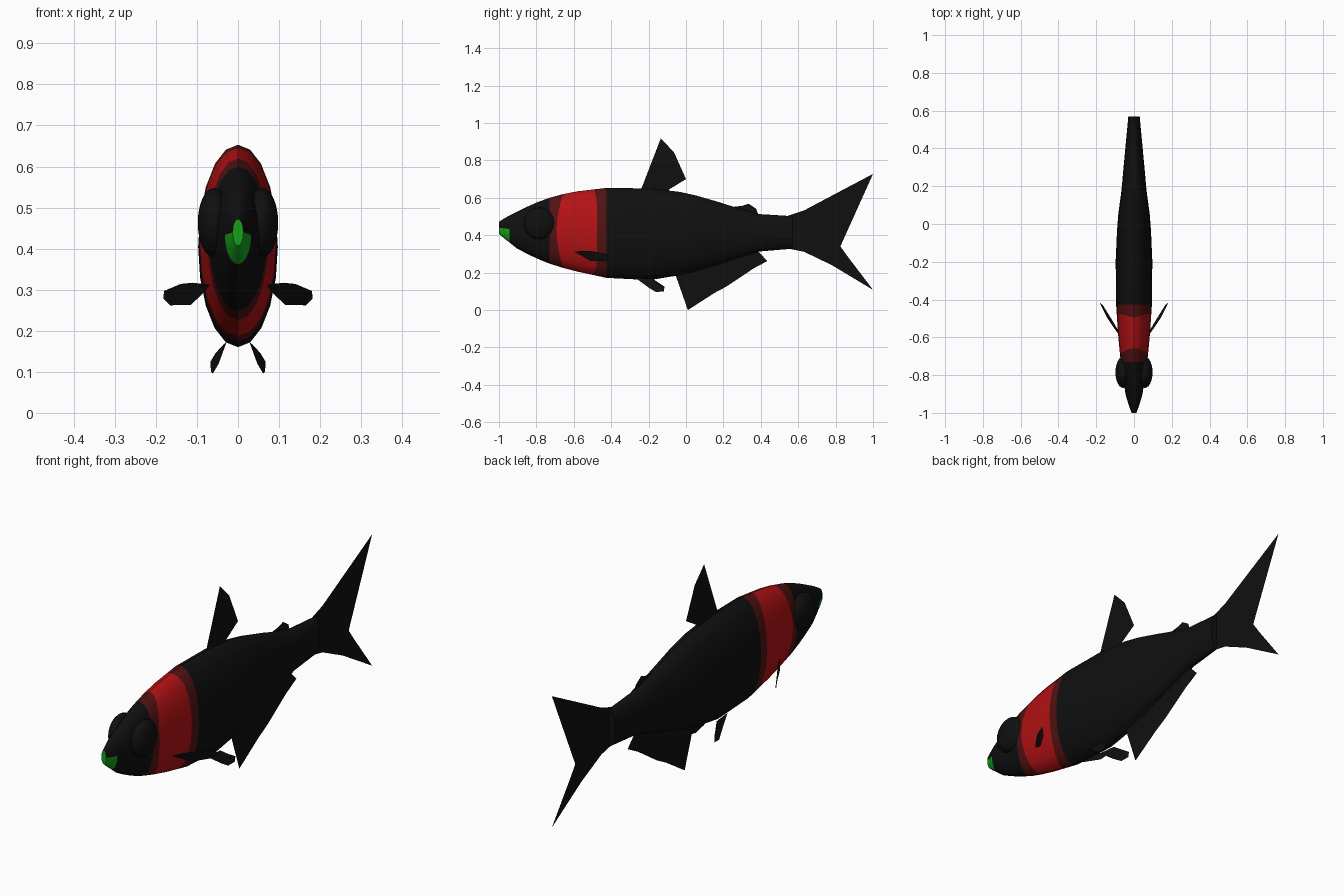
import bpy, bmesh, math

if "Cube" in bpy.data.objects:
    bpy.data.objects.remove(bpy.data.objects["Cube"])

def material(name, rgb):
    m = bpy.data.materials.new(name)
    m.diffuse_color = (*rgb, 1)
    m.use_nodes = True
    m.node_tree.nodes["Principled BSDF"].inputs["Base Color"].default_value = m.diffuse_color
    return m

BLACK = material("black", (0.005, 0.005, 0.005))
RED = material("red", (0.46, 0.006, 0.007))
DARK_RED = material("dark red", (0.085, 0.006, 0.006))
GREEN = material("green", (0.008, 0.36, 0.010))

# Side outline and half width: (y, top, bottom, half width)
PROFILE = [(-1.0, .472, .407, .013), (-.975, .488, .385, .022), (-.945, .505, .362, .032),
           (-.905, .525, .330, .044), (-.82, .567, .285, .058), (-.73, .600, .248, .070),
           (-.62, .630, .214, .082), (-.425, .653, .172, .095), (-.195, .650, .160, .097),
           (-.035, .632, .186, .090), (.055, .612, .209, .083), (.18, .576, .245, .066),
           (.26, .550, .273, .059), (.39, .513, .313, .047), (.57, .502, .328, .030)]

def section(y):
    y = max(PROFILE[0][0], min(PROFILE[-1][0], y))
    for a, b in zip(PROFILE, PROFILE[1:]):
        if y <= b[0]:
            t = (y - a[0]) / (b[0] - a[0])
            return [a[i] + t * (b[i] - a[i]) for i in (1, 2, 3)]
    return PROFILE[-1][1:]

# Rings along the body: (y, bow, power); the bowed rings bound the red band
RINGS = [(-1.0, 0, 2), (-.975, 0, 2), (-.945, 0, 2), (-.905, 0, 2), (-.86, 0, 2), (-.80, 0, 2),
         (-.73, 0, 2), (-.692, .035, 2), (-.58, 0, 2), (-.475, -.02, 6), (-.425, 0, 2),
         (-.30, 0, 2), (-.195, 0, 2), (-.11, 0, 2), (-.035, 0, 2), (.055, 0, 2), (.18, 0, 2),
         (.26, 0, 2), (.39, 0, 2), (.48, 0, 2), (.57, 0, 2)]
BAND = {6: 2, 7: 1, 8: 1, 9: 2}
SIDES = 20

# Body: lofted oval rings, coloured by ring
bm = bmesh.new()
loops = []
for y0, bow, power in RINGS:
    loop = []
    for k in range(SIDES):
        a = 2 * math.pi * k / SIDES
        s = math.sin(a)
        y = y0 + bow * abs(s) ** power
        top, bottom, half = section(y)
        loop.append(bm.verts.new((half * math.cos(a), y, (top + bottom) / 2 + s * (top - bottom) / 2)))
    loops.append(loop)
for i in range(len(loops) - 1):
    for k in range(SIDES):
        n = (k + 1) % SIDES
        f = bm.faces.new((loops[i][k], loops[i][n], loops[i + 1][n], loops[i + 1][k]))
        f.material_index = BAND.get(i, 0)
        if i < 2 and f.calc_center_median().z < .437:   # mouth
            f.material_index = 3
bm.faces.new(loops[0]).material_index = 3
bm.faces.new(loops[-1])
bmesh.ops.recalc_face_normals(bm, faces=bm.faces)
me = bpy.data.meshes.new("body")
bm.to_mesh(me)
bm.free()
body = bpy.data.objects.new("body", me)
bpy.context.collection.objects.link(body)
for m in (BLACK, RED, DARK_RED, GREEN):
    me.materials.append(m)
bpy.context.view_layer.objects.active = body
body.select_set(True)
bpy.ops.object.shade_smooth_by_angle(angle=math.radians(40))

def sheet(name, points):
    """A paper-thin fin made of one flat outline."""
    bm = bmesh.new()
    f = bm.faces.new([bm.verts.new(p) for p in points])
    bmesh.ops.triangulate(bm, faces=[f])
    me = bpy.data.meshes.new(name)
    bm.to_mesh(me)
    bm.free()
    me.materials.append(BLACK)
    ob = bpy.data.objects.new(name, me)
    bpy.context.collection.objects.link(ob)

def middle_fin(name, outline):
    sheet(name, [(0, y, z) for y, z in outline])

# Fins on the centre line
middle_fin("dorsal_fin", [(-.24, .645), (-.135, .917), (-.065, .845), (-.03, .765), (0, .70),
                          (-.09, .645), (-.09, .62), (-.24, .62)])
middle_fin("adipose_fin", [(.24, .55), (.30, .557), (.335, .568), (.375, .542), (.39, .50), (.25, .53)])
middle_fin("anal_fin", [(-.055, .185), (.01, 0), (.07, .042), (.15, .09), (.22, .128), (.285, .175),
                        (.36, .222), (.435, .262), (.385, .302), (.37, .33), (.18, .27), (-.03, .21)])
middle_fin("tail_fin", [(.54, .502), (.63, .532), (1.0, .728), (.885, .565), (.77, .418),
                        (.865, .285), (1.0, .108), (.78, .24), (.63, .312), (.54, .33)])

# Paired fins and eyes
for side, s in (("left", 1), ("right", -1)):
    sheet(side + "_pectoral_fin", [(s * x, y, z) for x, y, z in (
        (.07, -.60, .312), (.11, -.545, .317), (.14, -.50, .314), (.18, -.42, .297),
        (.182, -.415, .278), (.165, -.43, .262), (.115, -.51, .263), (.08, -.57, .296))])
    sheet(side + "_pelvic_fin", [(s * x, y, z) for x, y, z in (
        (.028, -.27, .172), (.034, -.18, .168), (.055, -.15, .145), (.067, -.115, .125),
        (.066, -.118, .100), (.061, -.16, .096), (.047, -.20, .120))])
    bpy.ops.mesh.primitive_uv_sphere_add(segments=20, ring_count=12, radius=1,
                                         location=(s * .058, -.785, .463),
                                         rotation=(0, math.pi / 2, 0))
    eye = bpy.context.object
    eye.name = side + "_eye"
    eye.scale = (.085, .083, .040)
    eye.data.materials.append(BLACK)
    bpy.ops.object.shade_smooth()
